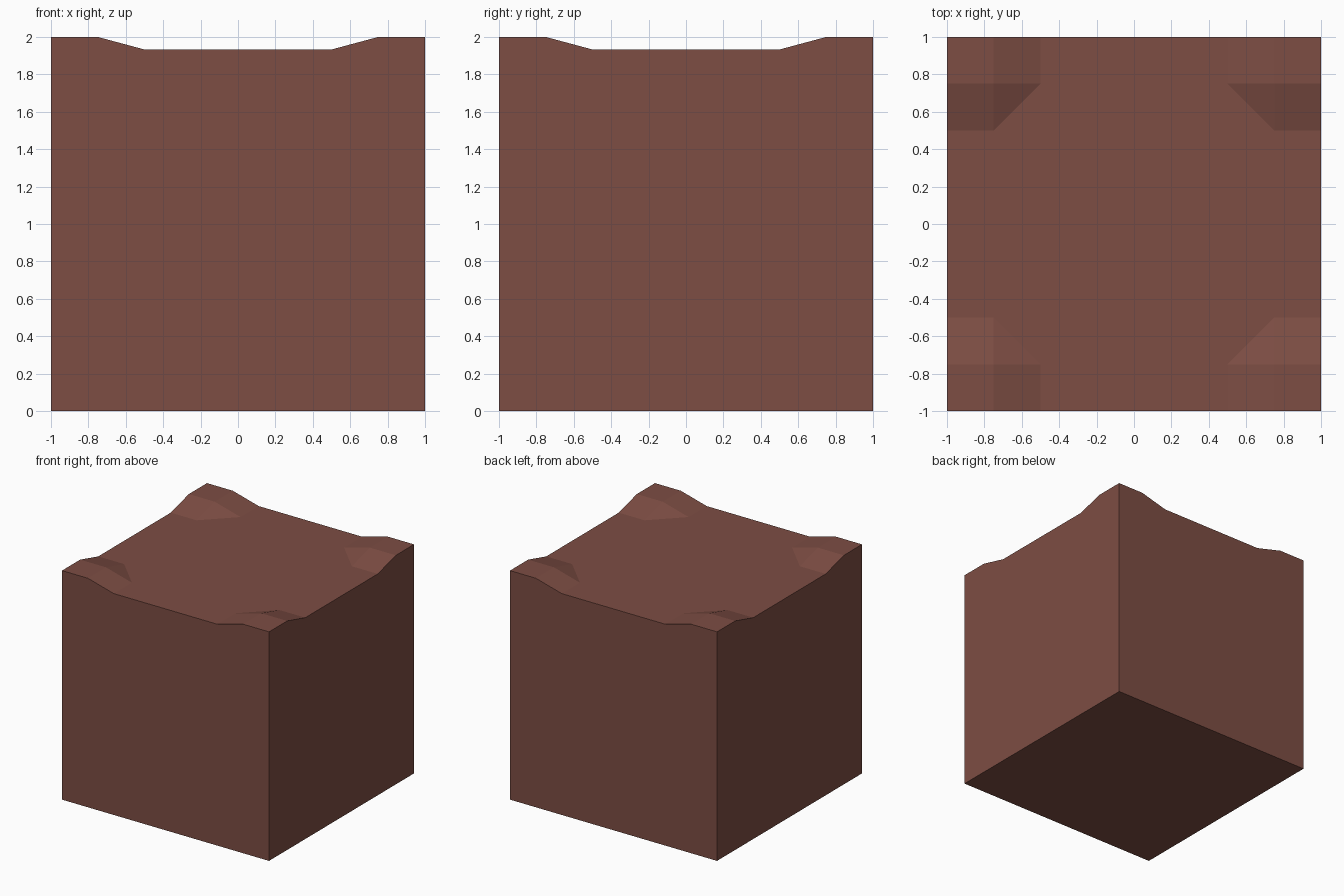
import bpy
import bmesh

if "Cube" in bpy.data.objects:
    bpy.data.objects.remove(bpy.data.objects["Cube"])

TOP, LOW = 2.0, 1.933

# Single earth-brown material
mat = bpy.data.materials.new("earth brown")
mat.diffuse_color = (0.205, 0.075, 0.057, 1.0)
mat.use_nodes = True
mat.node_tree.nodes["Principled BSDF"].inputs["Base Color"].default_value = mat.diffuse_color

bm = bmesh.new()

# Top surface: quarter-unit grid, flat with a raised plateau at each corner
bmesh.ops.create_grid(bm, x_segments=8, y_segments=8, size=1.0)
for v in bm.verts:
    raised = abs(v.co.x) > 0.7 and abs(v.co.y) > 0.7
    v.co.z = TOP if raised else LOW

# Inner corner of each plateau: split so the bevel runs diagonally
for f in list(bm.faces):
    c = f.calc_center_median()
    if 0.5 < abs(c.x) < 0.75 and 0.5 < abs(c.y) < 0.75:
        ends = [v for v in f.verts if abs(abs(v.co.x) - abs(v.co.y)) > 0.1]
        bmesh.utils.face_split(f, ends[0], ends[1])

# Side walls: extrude the rim straight down to the ground
rim = [e for e in bm.edges if e.is_boundary]
new = bmesh.ops.extrude_edge_only(bm, edges=rim)["geom"]
for v in (g for g in new if isinstance(g, bmesh.types.BMVert)):
    v.co.z = 0.0

# Underside
bmesh.ops.holes_fill(bm, edges=[e for e in bm.edges if e.is_boundary], sides=0)
bmesh.ops.recalc_face_normals(bm, faces=bm.faces[:])

mesh = bpy.data.meshes.new("ground_block")
bm.to_mesh(mesh)
bm.free()
mesh.materials.append(mat)
block = bpy.data.objects.new("ground_block", mesh)
bpy.context.collection.objects.link(block)
